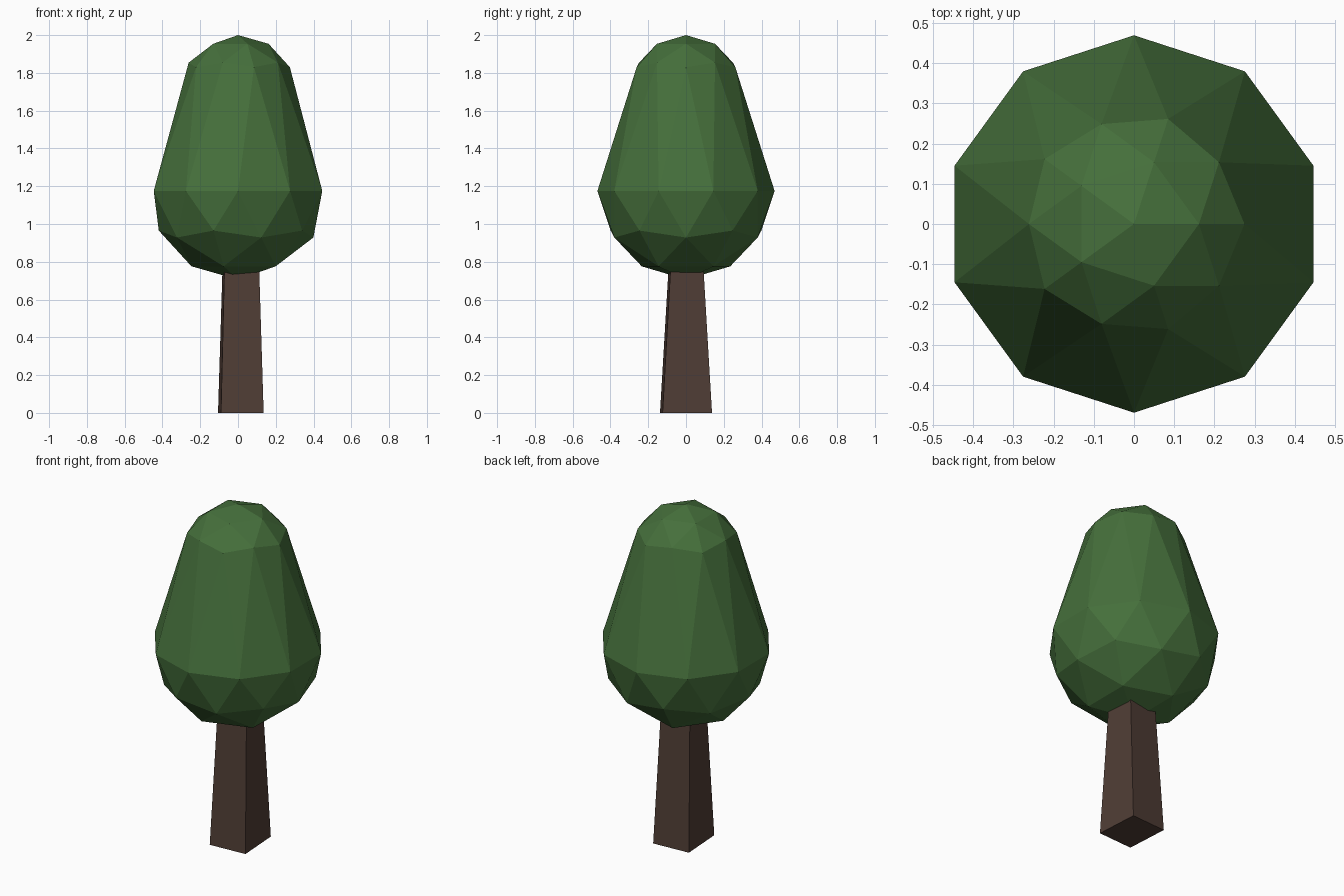
import bpy
import bmesh
import math
from mathutils import Matrix

if "Cube" in bpy.data.objects:
    bpy.data.objects.remove(bpy.data.objects["Cube"])


def make_object(name, bm, color):
    mesh = bpy.data.meshes.new(name)
    bm.to_mesh(mesh)
    bm.free()
    obj = bpy.data.objects.new(name, mesh)
    bpy.context.collection.objects.link(obj)
    mat = bpy.data.materials.new(name + "_color")
    mat.diffuse_color = (*color, 1)
    mat.use_nodes = True
    mat.node_tree.nodes["Principled BSDF"].inputs["Base Color"].default_value = mat.diffuse_color
    mesh.materials.append(mat)
    return obj


# Crown: low-poly ball with its upper cap shrunk and pulled upward
bm = bmesh.new()
bmesh.ops.create_icosphere(bm, subdivisions=2, radius=1)
for v in bm.verts:
    scale, center = (0.307, 1.693) if v.co.z > 0.1 else (0.469, 1.175)
    v.co *= scale
    v.co.z += center
make_object("crown", bm, (0.06, 0.16, 0.044))

# Trunk: tapered square post, slightly turned, running up into the crown
bm = bmesh.new()
bmesh.ops.create_cube(bm, size=2)
for v in bm.verts:
    top = v.co.z > 0
    v.co.x *= 0.091 if top else 0.113
    v.co.y *= 0.085 if top else 0.131
    v.co.z = 0.8 if top else 0
bmesh.ops.rotate(bm, verts=bm.verts, matrix=Matrix.Rotation(math.radians(3.5), 3, 'Z'))
bmesh.ops.translate(bm, verts=bm.verts, vec=(0.015, 0, 0))
make_object("trunk", bm, (0.08, 0.047, 0.036))
